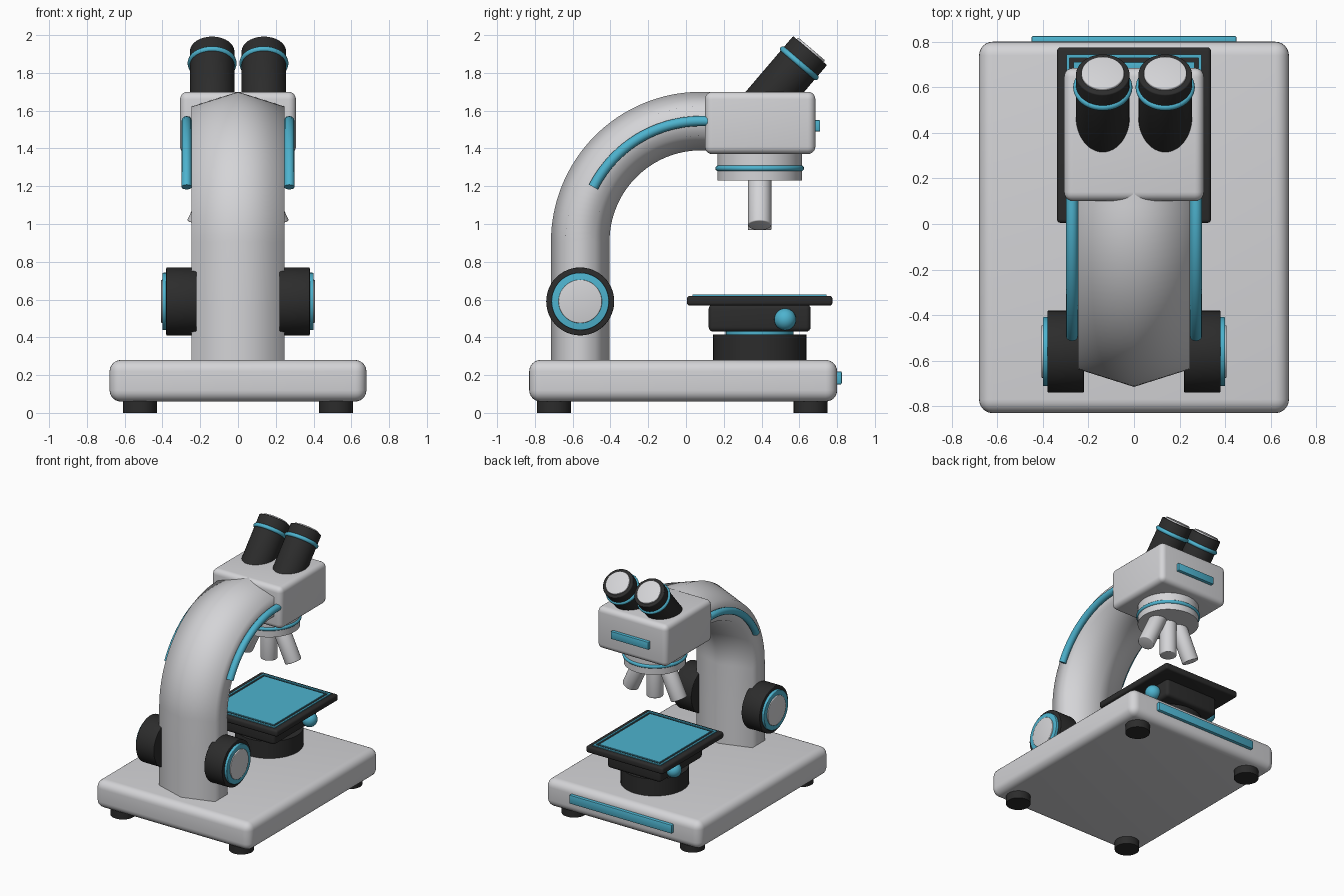
import bpy, bmesh, math
from mathutils import Vector, Matrix

if "Cube" in bpy.data.objects:
    bpy.data.objects.remove(bpy.data.objects["Cube"])


def material(name, rgb):
    m = bpy.data.materials.new(name)
    m.use_nodes = True
    m.diffuse_color = (*rgb, 1)
    m.node_tree.nodes["Principled BSDF"].inputs["Base Color"].default_value = (*rgb, 1)
    return m


GREY = material("light grey", (0.66, 0.66, 0.68))
BLACK = material("soft black", (0.025, 0.025, 0.025))
BLUE = material("sky blue", (0.075, 0.45, 0.62))


def finish(bm, name, mat, angle=35):
    bmesh.ops.recalc_face_normals(bm, faces=bm.faces)
    mesh = bpy.data.meshes.new(name)
    bm.to_mesh(mesh)
    bm.free()
    mesh.materials.append(mat)
    ob = bpy.data.objects.new(name, mesh)
    bpy.context.collection.objects.link(ob)
    bpy.ops.object.select_all(action='DESELECT')
    bpy.context.view_layer.objects.active = ob
    ob.select_set(True)
    bpy.ops.object.shade_smooth_by_angle(angle=math.radians(angle))
    return ob


def box(name, mat, lo, hi, bevel=0.0, segments=5):
    lo, hi = Vector(lo), Vector(hi)
    bm = bmesh.new()
    bmesh.ops.create_cube(bm, size=1)
    bmesh.ops.scale(bm, vec=hi - lo, verts=bm.verts)
    bmesh.ops.translate(bm, vec=(lo + hi) / 2, verts=bm.verts)
    if bevel:
        bmesh.ops.bevel(bm, geom=bm.edges[:], offset=bevel, segments=segments,
                        profile=0.5, affect='EDGES')
    return finish(bm, name, mat)


def cylinder(name, mat, start, end, radius, bevel=0.0):
    start, end = Vector(start), Vector(end)
    axis = end - start
    bm = bmesh.new()
    bmesh.ops.create_cone(bm, cap_ends=True, segments=48, radius1=radius,
                          radius2=radius, depth=axis.length)
    if bevel:
        rims = [e for e in bm.edges if abs(e.verts[0].co.z - e.verts[1].co.z) < 1e-5]
        bmesh.ops.bevel(bm, geom=rims, offset=bevel, segments=3, profile=0.5, affect='EDGES')
    turn = axis.to_track_quat('Z', 'Y').to_matrix().to_4x4()
    bm.transform(Matrix.Translation((start + end) / 2) @ turn)
    return finish(bm, name, mat)


def sweep(name, mat, path, section, angle):
    """Carry a section (x, outward) along a path in the yz plane."""
    bm = bmesh.new()
    rings = []
    for i, p in enumerate(path):
        d = (path[min(i + 1, len(path) - 1)] - path[max(i - 1, 0)]).normalized()
        out = Vector((0, -d.z, d.y))
        rings.append([bm.verts.new(p + Vector((x, 0, 0)) + out * h) for x, h in section])
    n = len(section)
    for a, b in zip(rings, rings[1:]):
        for k in range(n):
            bm.faces.new((a[k], a[(k + 1) % n], b[(k + 1) % n], b[k]))
    bm.faces.new(rings[0])
    bm.faces.new(rings[-1])
    return finish(bm, name, mat, angle)


def torus(name, mat, centre, axis, major, minor):
    centre, turn = Vector(centre), Vector(axis).to_track_quat('Z', 'Y')
    bm = bmesh.new()
    n, m = 48, 12
    rings = []
    for i in range(n):
        a = math.tau * i / n
        ring = []
        for j in range(m):
            b = math.tau * j / m
            r = major + minor * math.cos(b)
            local = Vector((r * math.cos(a), r * math.sin(a), minor * math.sin(b)))
            ring.append(bm.verts.new(centre + turn @ local))
        rings.append(ring)
    for i in range(n):
        a, b = rings[i], rings[(i + 1) % n]
        for j in range(m):
            bm.faces.new((a[j], a[(j + 1) % m], b[(j + 1) % m], b[j]))
    return finish(bm, name, mat, 60)


def arc(first, last, steps):
    """Points on the arm's bend, from degrees first to last."""
    pts = []
    for i in range(steps + 1):
        a = math.radians(first + (last - first) * i / steps)
        pts.append(Vector((0, 0.08 + 0.64 * math.cos(a), 0.905 + 0.64 * math.sin(a))))
    return pts


AXIS_Y = 0.39  # optical axis
SIDES = (("left", 1), ("right", -1))

# Base, feet and front strip
box("base", GREY, (-0.68, -0.83, 0.06), (0.68, 0.80, 0.28), 0.06, 6)
box("base_strip", BLUE, (-0.45, 0.78, 0.15), (0.45, 0.825, 0.22), 0.008, 2)
for side, s in SIDES:
    for end, y in (("front", -0.70), ("back", 0.66)):
        cylinder(f"foot_{end}_{side}", BLACK, (s * 0.52, y, 0), (s * 0.52, y, 0.08), 0.09)

# Six-sided curved arm
hexagon = [(0.283 * math.sin(math.tau * k / 6), 0.155 * math.cos(math.tau * k / 6))
           for k in range(6)]
arm_path = ([Vector((0, -0.56, 0.25)), Vector((0, -0.56, 0.55))] + arc(180, 90, 32)
            + [Vector((0, 0.15, 1.545))])
arm = sweep("arm", GREY, arm_path, hexagon, 85)

# Trim tubes and focus knobs on both sides of the arm
for side, s in SIDES:
    tube = [(s * 0.272 + 0.027 * math.cos(math.tau * k / 12),
             0.027 * math.sin(math.tau * k / 12)) for k in range(12)]
    sweep(f"arm_trim_{side}", BLUE, arc(153, 90, 24) + [Vector((0, 0.12, 1.545))], tube, 50)
    for part, mat, x0, x1, r in (("knob", BLACK, 0.22, 0.38, 0.18),
                                 ("knob_ring", BLUE, 0.37, 0.40, 0.152),
                                 ("knob_cap", GREY, 0.39, 0.407, 0.115)):
        cylinder(f"{part}_{side}", mat, (s * x0, -0.56, 0.59), (s * x1, -0.56, 0.59), r,
                 0.005)

# Head and its plate
box("head", GREY, (-0.307, 0.10, 1.37), (0.307, 0.685, 1.70), 0.04)
box("head_plate", BLUE, (-0.165, 0.67, 1.49), (0.165, 0.71, 1.55), 0.004, 2)

# Tilted eyepieces
tilt = math.radians(40.5)
direction = Vector((0, math.sin(tilt), math.cos(tilt)))
for side, s in SIDES:
    top = Vector((s * 0.137, 0.657, 1.918))
    cylinder(f"eyepiece_{side}", BLACK, top - direction * 0.42, top, 0.118, 0.006)
    torus(f"eyepiece_ring_{side}", BLUE, top - direction * 0.088, direction, 0.114, 0.016)
    cylinder(f"eyepiece_lens_{side}", GREY, top - direction * 0.02, top + direction * 0.012,
             0.094, 0.005)

# Turret with three objectives
cylinder("turret", GREY, (0, AXIS_Y, 1.23), (0, AXIS_Y, 1.40), 0.224)
torus("turret_ring", BLUE, (0, AXIS_Y, 1.295), (0, 0, 1), 0.22, 0.015)
for name, s in (("left", 1), ("middle", 0), ("right", -1)):
    lean = math.radians(25) * s
    down = Vector((math.sin(lean), 0, -math.cos(lean)))
    start = Vector((s * 0.10, AXIS_Y, 1.235))
    cylinder(f"objective_{name}", GREY, start - down * 0.04, start + down * 0.268, 0.062,
             0.006)

# Stage stand, block and side knobs
cylinder("stage_stand", BLACK, (0, AXIS_Y, 0.26), (0, AXIS_Y, 0.415), 0.247)
cylinder("stage_collar", BLUE, (0, AXIS_Y, 0.40), (0, AXIS_Y, 0.44), 0.18)
box("stage_block", BLACK, (-0.235, 0.12, 0.43), (0.235, 0.66, 0.575), 0.025, 4)
for side, s in SIDES:
    ball = bmesh.new()
    bmesh.ops.create_uvsphere(ball, u_segments=24, v_segments=16, radius=0.058)
    bmesh.ops.translate(ball, vec=(s * 0.26, 0.525, 0.495), verts=ball.verts)
    finish(ball, f"stage_knob_{side}", BLUE)

# Stage plate with blue panel and border lines
box("stage_plate", BLACK, (-0.338, 0.005, 0.568), (0.338, 0.775, 0.62), 0.015, 3)
box("stage_panel", BLUE, (-0.265, 0.07, 0.619), (0.265, 0.71, 0.627))
for side, s in SIDES:
    x0, x1 = sorted((s * 0.283, s * 0.297))
    box(f"stage_border_{side}", BLUE, (x0, 0.035, 0.619), (x1, 0.745, 0.627))
    y0, y1 = sorted((AXIS_Y + s * 0.338, AXIS_Y + s * 0.355))
    end = "back" if s > 0 else "front"
    box(f"stage_border_{end}", BLUE, (-0.283, y0, 0.619), (0.283, y1, 0.627))
